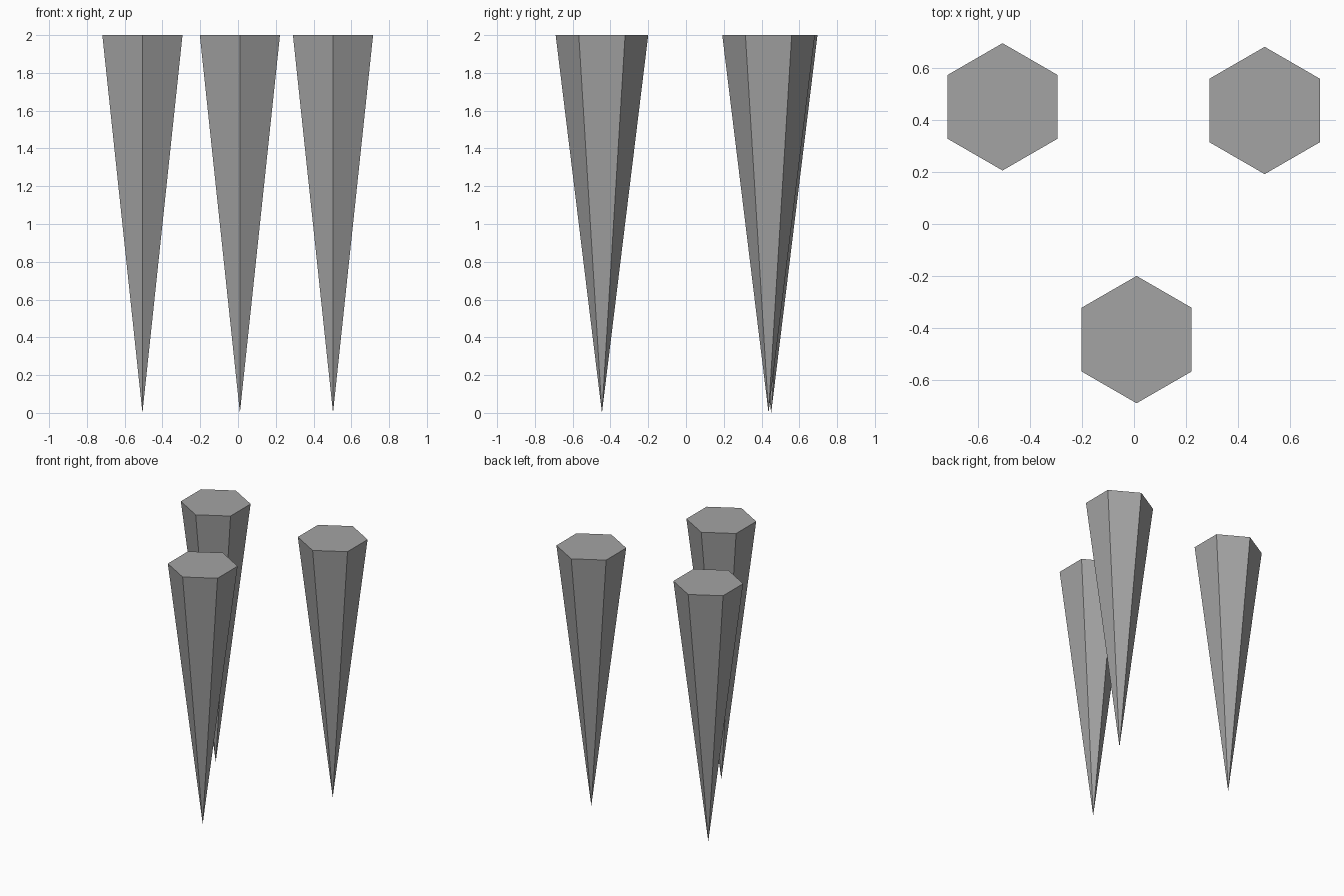
import bpy

cube = bpy.data.objects.get("Cube")
if cube:
    bpy.data.objects.remove(cube, do_unlink=True)

HEIGHT = 2.0
RADIUS = 0.245

# Plain grey for every spike
grey = bpy.data.materials.new("grey")
grey.use_nodes = True
colour = (0.37, 0.37, 0.37, 1)
grey.diffuse_color = colour
grey.node_tree.nodes["Principled BSDF"].inputs["Base Color"].default_value = colour


def add_spike(name, x, y):
    """Six-sided spike, flat end up and point on the ground."""
    bpy.ops.mesh.primitive_cone_add(vertices=6, radius1=0, radius2=RADIUS,
                                    depth=HEIGHT, location=(x, y, HEIGHT / 2))
    spike = bpy.context.object
    spike.name = name
    spike.data.materials.append(grey)


# Three spikes in a triangle
add_spike("front_spike", 0.01, -0.445)
add_spike("back_left_spike", 0.503, 0.437)
add_spike("back_right_spike", -0.506, 0.451)
